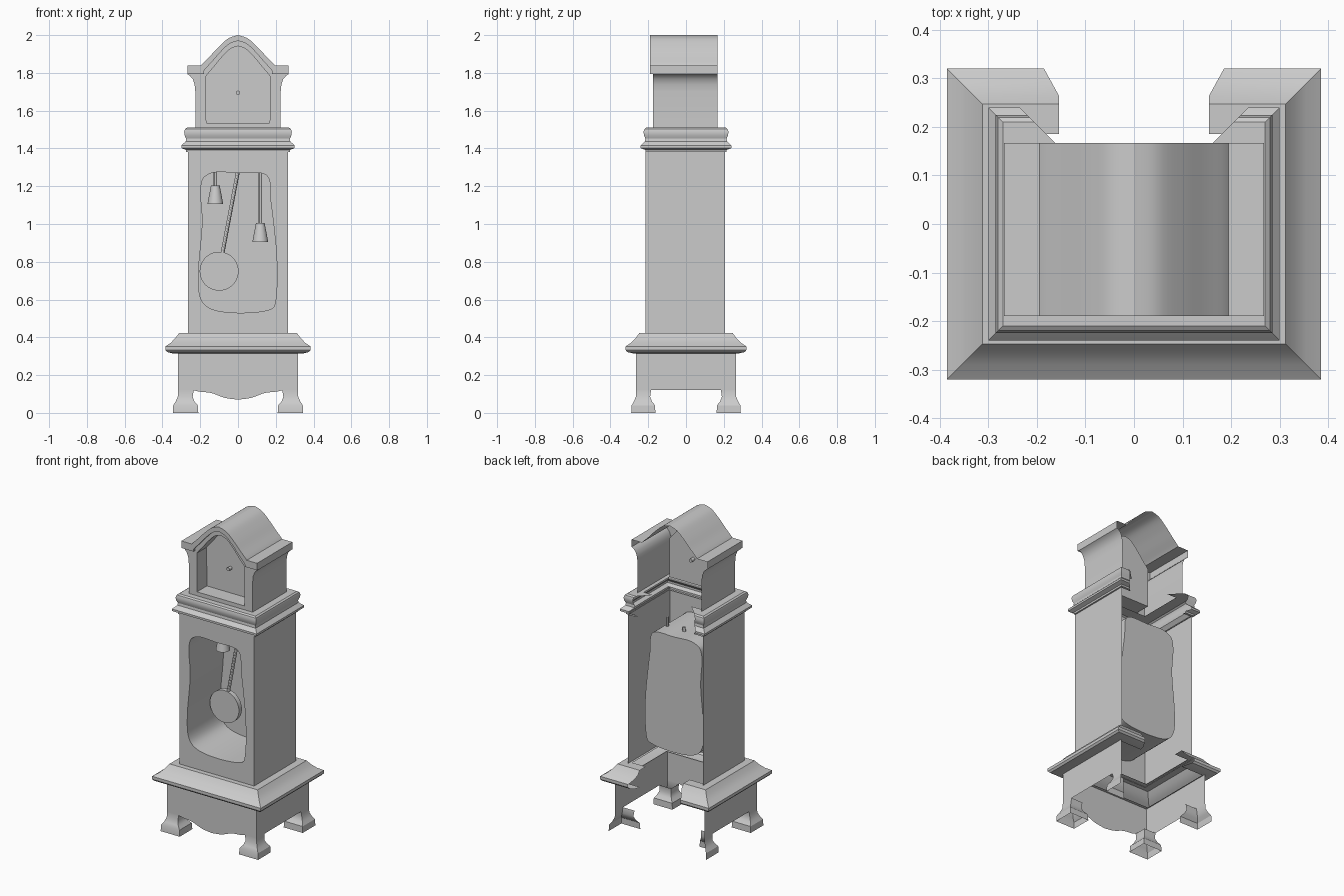
import bpy, bmesh, math
from mathutils import Vector

if "Cube" in bpy.data.objects:
    bpy.data.objects.remove(bpy.data.objects["Cube"])


def make(name, bm, flip=False):
    bmesh.ops.recalc_face_normals(bm, faces=bm.faces)
    if flip:
        bmesh.ops.reverse_faces(bm, faces=bm.faces)
    me = bpy.data.meshes.new(name)
    bm.to_mesh(me)
    bm.free()
    ob = bpy.data.objects.new(name, me)
    bpy.context.collection.objects.link(ob)
    return ob


def add_loft(bm, rings, closed=True):
    rows = [[bm.verts.new(p) for p in r] for r in rings]
    n = len(rows[0])
    for a, b in zip(rows, rows[1:]):
        for i in range(n if closed else n - 1):
            j = (i + 1) % n
            bm.faces.new((a[i], a[j], b[j], b[i]))


def add_panel(bm, y, *loops):
    # flat xz sheet; loops after the first are holes
    edges = []
    for loop in loops:
        vs = [bm.verts.new((x, y, z)) for x, z in loop]
        edges += [bm.edges.new((vs[i - 1], vs[i])) for i in range(len(vs))]
    bmesh.ops.triangle_fill(bm, edges=edges, use_beauty=True, normal=(0, -1, 0))


def extrude(name, loop, y0, y1, front=False, back=False, closed=True, flip=False):
    bm = bmesh.new()
    add_loft(bm, [[(x, y, z) for x, z in loop] for y in (y0, y1)], closed)
    if front:
        add_panel(bm, y0, loop)
    if back:
        add_panel(bm, y1, loop)
    bmesh.ops.remove_doubles(bm, verts=bm.verts, dist=1e-5)
    return make(name, bm, flip)


def panel(name, y, *loops):
    bm = bmesh.new()
    add_panel(bm, y, *loops)
    ob = make(name, bm)
    if ob.data.polygons[0].normal.y > 0:
        ob.data.flip_normals()
    return ob


def spline(pts, closed=True, steps=5):
    pts = [Vector(p) for p in pts]
    n, out = len(pts), []
    for i in range(n if closed else n - 1):
        if closed:
            a, b, c, d = (pts[(i + k) % n] for k in (-1, 0, 1, 2))
        else:
            a, b, c, d = (pts[min(max(i + k, 0), n - 1)] for k in (-1, 0, 1, 2))
        for s in range(steps):
            t = s / steps
            p = 0.5 * (2*b + (c - a)*t + (2*a - 5*b + 4*c - d)*t*t + (3*b - a - 3*c + d)*t**3)
            out.append((p.x, p.y))
    return out if closed else out + [tuple(pts[-1])]


def mirror(half):
    # continue an outline that ends on x = 0 to the other side
    return half + [(-x, z) for x, z in reversed(half[:-1])]


def moulding(name, profile, inset, end):
    # moulding wrapped round front and sides, with short returns at the back
    bm = bmesh.new()
    rings = []
    for o, z in profile:
        y, e = o - inset, end(o)
        rings.append([(-e, y, z), (-o, y, z), (-o, -y, z), (o, -y, z), (o, y, z), (e, y, z)])
    add_loft(bm, rings, False)
    return make(name, bm)


def rod(name, a, b, r0, r1, seg=24):
    a, b = Vector(a), Vector(b)
    bm = bmesh.new()
    bmesh.ops.create_cone(bm, cap_ends=True, segments=seg, radius1=r0, radius2=r1, depth=(b - a).length)
    bm.transform((b - a).to_track_quat('Z', 'Y').to_matrix().to_4x4())
    bmesh.ops.translate(bm, verts=bm.verts, vec=(a + b) / 2)
    return make(name, bm)


# feet: flared tubes, the back pair only have the outer and forward sides
foot = [(.12, .235, .317, .185, .265), (.085, .24, .319, .19, .266), (.06, .23, .33, .18, .276),
        (.04, .213, .343, .164, .288), (0, .21, .345, .162, .29)]
for sx, side in ((-1, "left"), (1, "right")):
    bm = bmesh.new()
    add_loft(bm, [[(sx*a, -c, z), (sx*b, -c, z), (sx*b, -d, z), (sx*a, -d, z)] for z, a, b, c, d in foot])
    make("front_foot_" + side, bm)
    bm = bmesh.new()
    add_loft(bm, [[(sx*a, c, z), (sx*b, c, z), (sx*b, d, z)] for z, a, b, c, d in foot], False)
    make("back_foot_" + side, bm)
    # base side
    bm = bmesh.new()
    add_loft(bm, [[(sx*.317, y, z) for y in (-.265, .265)] for z in (.12, .315)], False)
    make("base_side_" + side, bm)

# scalloped base front
scallop = spline([(.235, .12), (.2, .112), (.14, .105), (.07, .08), (0, .07)], False)
panel("base_front", -.265, [(.317, .315), (.317, .12)] + mirror(scallop) + [(-.317, .12), (-.317, .315)])

# mouldings
moulding("base_moulding", [(.25, .423), (.312, .423), (.33, .398), (.355, .372), (.385, .352), (.385, .333),
         (.375, .322), (.345, .315), (.31, .315)], .065, lambda o: .155 + max(0, o - .33) * .55)
moulding("crown_moulding", [(.2, 1.51), (.27, 1.51), (.28, 1.503), (.285, 1.488), (.282, 1.468), (.275, 1.452),
         (.277, 1.437), (.29, 1.425), (.30, 1.415), (.30, 1.402), (.285, 1.396), (.275, 1.392), (.275, 1.38),
         (.26, 1.38)], .06, lambda o: o - .065)

# trunk with wavy window
window = spline([(-.17, 1.255), (-.11, 1.275), (0, 1.27), (.12, 1.27), (.165, 1.235), (.172, 1.13), (.188, 1.0),
                 (.205, .81), (.2, .6), (.16, .545), (0, .53), (-.14, .55), (-.2, .615), (-.208, .76),
                 (-.188, 1.0), (-.197, 1.15), (-.192, 1.22)])
panel("trunk_front", -.215, [(-.265, .42), (.265, .42), (.265, 1.39), (-.265, 1.39)], window)
for sx, side in ((-1, "left"), (1, "right")):
    bm = bmesh.new()
    add_loft(bm, [[(sx*.265, y, z) for y in (-.215, .207)] for z in (.42, 1.39)], False)
    make("trunk_side_" + side, bm)
extrude("trunk_recess", window, -.215, .12, back=True, flip=True)

# pendulum and weights
Y = .02
rod("pendulum_rod", (-.1, Y, .75), (.003, Y, 1.295), .01, .01, 12)
rod("pendulum_disc", (-.1, Y - .015, .75), (-.1, Y + .015, .75), .103, .103, 40)
for x, z, side in ((-.12, 1.105, "left"), (.118, .905, "right")):
    rod("weight_" + side, (x, Y, z), (x, Y, z + .1), .042, .023)
    rod("weight_rod_" + side, (x, Y, z + .1), (x, Y, 1.33), .009, .009, 12)

# hood: shell, front with arched opening, dial recess and cornice
arch = spline([(.195, 1.84), (.182, 1.855), (.148, 1.889), (.1, 1.94), (.05, 1.983), (0, 2.0)], False)
lower = [(.226, 1.51), (.226, 1.7), (.23, 1.74), (.24, 1.768), (.255, 1.785), (.268, 1.793), (.268, 1.84)]
section = mirror(lower + arch)
opening = [(.168, 1.535)] + mirror([(x * .87, z - .058) for x, z in arch]) + [(-.168, 1.535)]
extrude("hood_shell", section, -.175, .167, closed=False)
panel("hood_front", -.175, section, opening)
extrude("dial_recess", opening, -.175, -.075, back=True, flip=True)
inner = mirror([(.181, 1.795)] + [(x * .93, z - .03) for x, z in arch])
outer = mirror([(.268, 1.795), (.268, 1.84)] + arch)
extrude("hood_cornice", outer + inner[::-1], -.19, -.175, front=True)
rod("dial_pin", (0, -.1, 1.695), (0, -.045, 1.695), .011, .011, 16)

# shading
bpy.ops.object.select_all(action='SELECT')
bpy.context.view_layer.objects.active = bpy.data.objects["hood_shell"]
bpy.ops.object.shade_smooth_by_angle(angle=math.radians(30))
